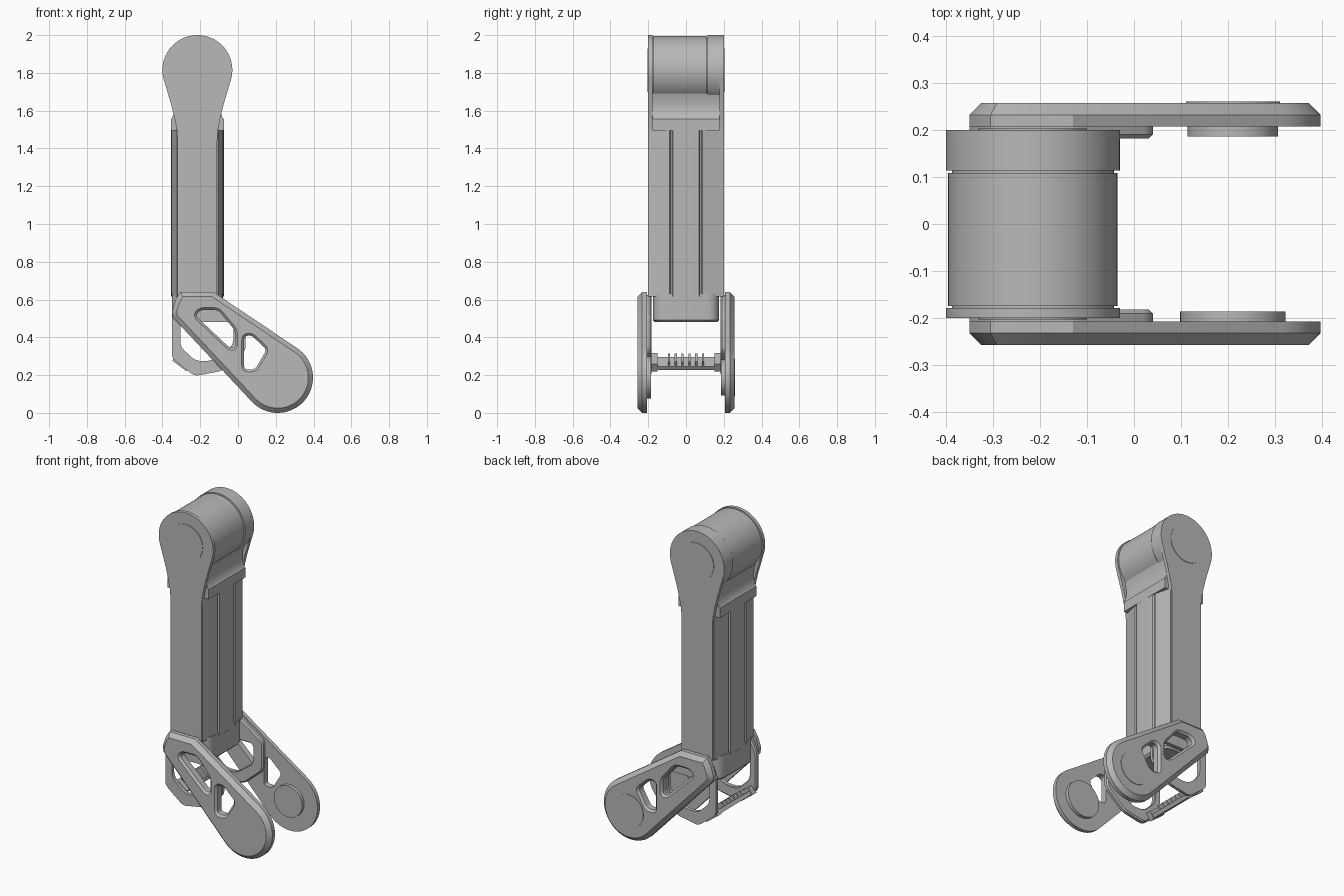
import bpy, bmesh
from math import radians, sin, cos
from mathutils import Vector, Matrix

old = bpy.data.objects.get("Cube")
if old:
    bpy.data.objects.remove(old, do_unlink=True)

grey = bpy.data.materials.new("mid_grey")
grey.use_nodes = True
grey.diffuse_color = (0.48, 0.48, 0.48, 1)
grey.node_tree.nodes["Principled BSDF"].inputs["Base Color"].default_value = (0.48, 0.48, 0.48, 1)

AX, HEAD_Z = -0.215, 1.815      # arm centre line and head pivot height
TIP = (0.21, 0.187)             # link end pivot
made = []


def finish(name, bm):
    bmesh.ops.recalc_face_normals(bm, faces=bm.faces)
    mesh = bpy.data.meshes.new(name)
    bm.to_mesh(mesh)
    bm.free()
    mesh.materials.append(grey)
    ob = bpy.data.objects.new(name, mesh)
    bpy.context.collection.objects.link(ob)
    made.append(ob)
    return ob


def arc(cx, cy, r, a0, a1, n=36):
    step = radians(a1 - a0) / n
    return [(cx + r * cos(radians(a0) + i * step), cy + r * sin(radians(a0) + i * step)) for i in range(n + 1)]


def soften(pts, r, n=4):
    """Round every corner of a polygon."""
    out = []
    for i, p in enumerate(pts):
        p, a, b = Vector(p), Vector(pts[i - 1]), Vector(pts[(i + 1) % len(pts)])
        s = p + (a - p).normalized() * min(r, (a - p).length * 0.45)
        e = p + (b - p).normalized() * min(r, (b - p).length * 0.45)
        for k in range(n + 1):
            t = k / n
            out.append(tuple(s * (1 - t) ** 2 + p * 2 * t * (1 - t) + e * t * t))
    return out


def inset(pts, d):
    """Offset a loop towards its left side."""
    out = []
    for i, p in enumerate(pts):
        p, a, b = Vector(p), Vector(pts[i - 1]), Vector(pts[(i + 1) % len(pts)])
        u, v = (p - a).normalized(), (b - p).normalized()
        m = Vector((-u.y - v.y, u.x + v.x))
        out.append(p + m * (2 * d / max(m.length_squared, 0.5)))
    return out


def plate(name, outline, w0, w1, bevel=0.0, holes=(), upright=False):
    """Extrude an outline from w0 to w1 with a chamfer on the w1 side."""
    bm = bmesh.new()
    caps = ([], [])
    for k, loop in enumerate([outline, *holes]):
        area = sum(loop[i - 1][0] * p[1] - p[0] * loop[i - 1][1] for i, p in enumerate(loop))
        if (area > 0) != (k == 0):
            loop = loop[::-1]
        d = bevel * (0.5 if k else 1)
        levels = [(loop, w0)]
        if bevel:
            side = 1 if w1 > w0 else -1
            levels += [(loop, w1 - side * d), (inset(loop, d), w1)]
        else:
            levels += [(loop, w1)]
        rings = [[bm.verts.new((u, v, w) if upright else (u, w, v)) for u, v in pts] for pts, w in levels]
        n = len(loop)
        for lo, hi in zip(rings, rings[1:]):
            for i in range(n):
                bm.faces.new((lo[i - 1], lo[i], hi[i], hi[i - 1]))
        for cap, ring in zip(caps, (rings[0], rings[-1])):
            cap.extend(bm.edges.get((ring[i - 1], ring[i])) for i in range(n))
    for cap in caps:
        bmesh.ops.triangle_fill(bm, edges=cap, use_beauty=True)
    return finish(name, bm)


def disc(name, centre, r, y0, y1):
    return plate(name, arc(*centre, r, 0, 354.375, 63), y0, y1)


def box(name, size, matrix):
    bm = bmesh.new()
    bmesh.ops.create_cube(bm, size=1, matrix=matrix @ Matrix.Diagonal((*size, 1)))
    return finish(name, bm)


def sym(half):
    """Mirror a right-hand side profile about the arm centre line."""
    return [(AX + x, z) for x, z in half] + [(AX - x, z) for x, z in reversed(half)]


# Arm beam: faceted section with a raised central band and thin grooves
quarter = [(0.14, 0.0), (0.138, 0.07), (0.128, 0.075), (0.128, 0.082), (0.136, 0.087), (0.109, 0.192)]
side = [(x, -y) for x, y in reversed(quarter)] + quarter[1:]
plate("arm_beam", sym(side), 0.615, 1.5, upright=True)

# Side cheeks with rounded heads, and their pivot caps
head = arc(AX, HEAD_Z, 0.185, -14, 194, 48)
neck = [(0.138, 1.63), (0.119, 1.55), (0.109, 1.5), (0.105, 1.44), (0.105, 0.615)]
cheek = head + [(AX - x, z) for x, z in neck] + [(AX + x, z) for x, z in reversed(neck)]
for label, s in (("front", -1), ("back", 1)):
    plate(label + "_cheek", cheek, s * 0.178, s * 0.2)
    disc(label + "_head_pivot", (AX, HEAD_Z), 0.115, s * 0.19, s * 0.203)

# Head barrel with end cap
disc("head_barrel", (AX, HEAD_Z), 0.18, -0.174, 0.108)
disc("head_barrel_core", (AX, HEAD_Z), 0.172, -0.18, 0.12)
disc("head_end_cap", (AX, HEAD_Z), 0.185, 0.114, 0.1995)

# Upper collar flaring out of the barrel
collar = [(0.14, 1.495), (0.14, 1.555), (0.132, 1.565), (0.122, 1.6), (0.12, 1.63), (0.124, 1.66), (0.132, 1.69)]
plate("upper_collar", sym(collar), -0.178, 0.178)

# Lower collar between the fork plates
ring = soften([(AX + 0.135, -0.175), (AX + 0.135, 0.175), (AX - 0.135, 0.175), (AX - 0.135, -0.175)], 0.07, 6)
plate("lower_collar", ring, 0.63, 0.48, 0.012, upright=True)

# Fork links and inner brackets, mirrored front to back
link = [(-0.13, 0.64), (-0.305, 0.64), (-0.33, 0.6), (-0.35, 0.54), (-0.345, 0.505)] + arc(*TIP, 0.187, -138, 56)
slot = soften([(-0.225, 0.515), (-0.2, 0.545), (-0.105, 0.545), (-0.015, 0.435), (-0.015, 0.345), (-0.045, 0.345)], 0.025)
window = soften([(0.032, 0.405), (0.07, 0.412), (0.152, 0.335), (0.09, 0.23), (0.032, 0.23)], 0.022)
bracket = soften([(-0.35, 0.52), (-0.35, 0.29), (-0.23, 0.195), (-0.085, 0.222), (0.04, 0.33),
                  (0.04, 0.51), (-0.13, 0.625), (-0.3, 0.625)], 0.025)
opening = soften([(-0.305, 0.48), (-0.305, 0.35), (-0.225, 0.275), (-0.14, 0.275), (-0.025, 0.36), (-0.025, 0.48)], 0.03)
for label, s, r in (("front", -1, 0.112), ("back", 1, 0.096)):
    plate(label + "_link", link, s * 0.207, s * 0.257, 0.025, [slot, window])
    plate(label + "_bracket", bracket, s * 0.208, s * 0.182, 0.008, [opening])
    disc(label + "_inner_boss", TIP, r, s * 0.21, s * 0.186)
disc("back_outer_boss", TIP, 0.1, 0.25, 0.26)

# Slanted cross bar with end feet and a row of teeth
tilt = Matrix.Translation((-0.3, 0, 0.262)) @ Matrix.Rotation(radians(37), 4, 'Y')
box("cross_bar", (0.085, 0.34, 0.024), tilt)
for label, s in (("front", -1), ("back", 1)):
    box(label + "_bar_foot", (0.095, 0.04, 0.05), tilt @ Matrix.Translation((0, s * 0.17, 0.008)))
for i in range(6):
    box(f"bar_tooth_{i + 1}", (0.07, 0.012, 0.034), tilt @ Matrix.Translation((0, (i - 2.5) * 0.036, 0.022)))

# Smooth shading on the curved parts
bpy.ops.object.select_all(action='DESELECT')
for ob in made:
    ob.select_set(True)
bpy.context.view_layer.objects.active = made[0]
bpy.ops.object.shade_smooth_by_angle(angle=radians(25))
